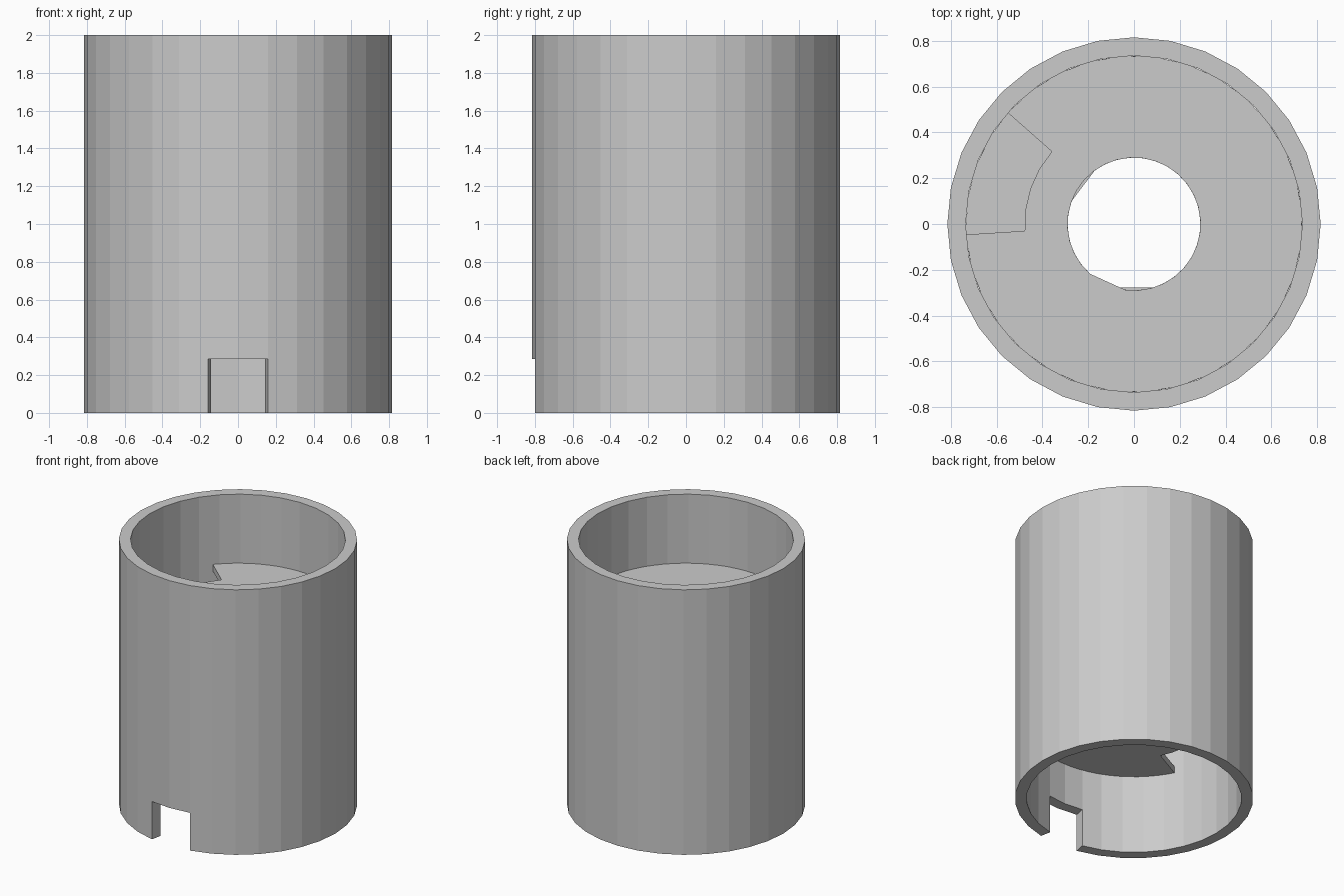
import bpy, bmesh
from math import radians, cos, sin

cube = bpy.data.objects.get("Cube")
if cube:
    bpy.data.objects.remove(cube)

SIDES = 32
STEP = 360 / SIDES
INNER = 0.735
OUTER = 0.815

grey = bpy.data.materials.new("light_grey")
grey.use_nodes = True
grey.diffuse_color = (0.6, 0.6, 0.6, 1)
grey.node_tree.nodes["Principled BSDF"].inputs["Base Color"].default_value = (0.6, 0.6, 0.6, 1)


def ring_points(bm, radius, z, turn=0):
    """One closed ring of vertices."""
    return [bm.verts.new((radius * cos(radians(turn + i * STEP)),
                          radius * sin(radians(turn + i * STEP)), z))
            for i in range(SIDES)]


def bridge(bm, a, b, skip=()):
    """Quads between two rings, leaving out some segments."""
    faces = []
    for i in range(SIDES):
        if i not in skip:
            j = (i + 1) % SIDES
            faces.append(bm.faces.new((a[i], b[i], b[j], a[j])))
    return faces


def extrude(bm, faces, dz):
    """Extrude faces vertically and return the moved faces."""
    geom = bmesh.ops.extrude_face_region(bm, geom=faces)["geom"]
    verts = [g for g in geom if isinstance(g, bmesh.types.BMVert)]
    bmesh.ops.translate(bm, verts=verts, vec=(0, 0, dz))
    return [g for g in geom if isinstance(g, bmesh.types.BMFace)]


def finish(bm, name):
    loose = [v for v in bm.verts if not v.link_faces]
    bmesh.ops.delete(bm, geom=loose, context='VERTS')
    bmesh.ops.recalc_face_normals(bm, faces=bm.faces)
    mesh = bpy.data.meshes.new(name)
    bm.to_mesh(mesh)
    bm.free()
    mesh.materials.append(grey)
    obj = bpy.data.objects.new(name, mesh)
    bpy.context.collection.objects.link(obj)
    return obj


# Outer tube, with a two-segment notch at the front of the lower rim
def build_tube(height=2.0, notch=0.285):
    bm = bmesh.new()
    top = bridge(bm, ring_points(bm, INNER, height), ring_points(bm, OUTER, height))
    low = extrude(bm, top, notch - height)
    front = sorted(low, key=lambda f: f.calc_center_median().y)[:2]
    extrude(bm, [f for f in low if f not in front], -notch)
    finish(bm, "tube")


# Baffle plate: a gate cut in the rim and a flat on the centre hole
def build_plate(name, z, cut_start, thickness=0.05):
    bm = bmesh.new()
    hole = ring_points(bm, 0.29, z, cut_start)
    middle = ring_points(bm, 0.478, z, cut_start)
    rim = ring_points(bm, INNER, z, cut_start)
    # straighten three segments of the hole into one flat
    first, last = hole[8], hole[11]
    a, b = first.co.copy(), last.co.copy()
    for k in (1, 2):
        hole[8 + k].co = a.lerp(b, k / 3)
    faces = bridge(bm, hole, middle)
    faces += bridge(bm, middle, rim, skip=range(4))
    extrude(bm, faces, thickness)
    finish(bm, name)


build_tube()
build_plate("upper_plate", 1.43, 138.6)
build_plate("middle_plate", 1.01, 36)
build_plate("lower_plate", 0.595, 162.8)
